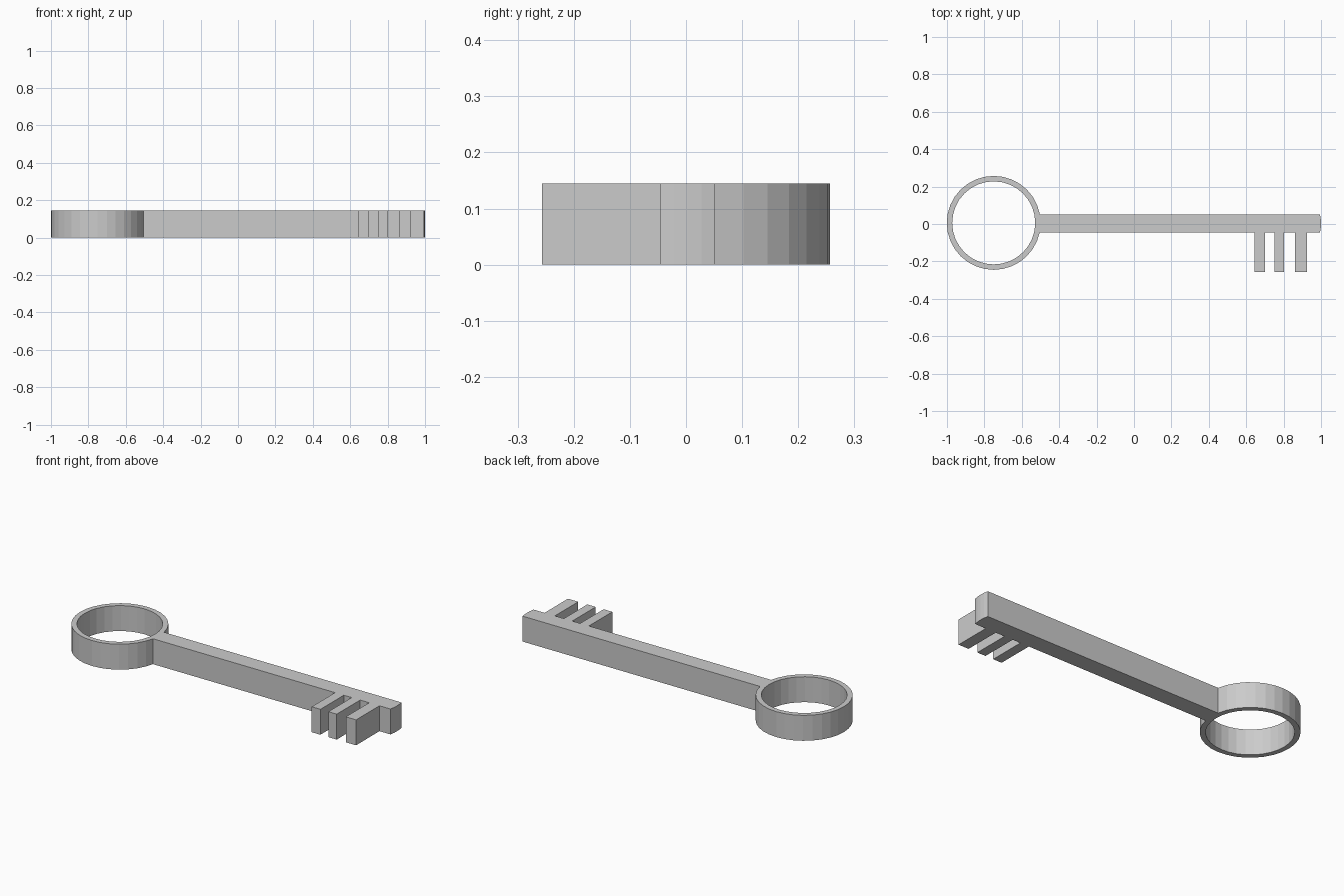
import bpy
from math import sin, cos, pi, sqrt

if "Cube" in bpy.data.objects:
    bpy.data.objects.remove(bpy.data.objects["Cube"])

HEIGHT = 0.145
CX, CY, R_OUT, R_IN, SIDES = -0.75, 0.006, 0.251, 0.222, 32
TOP, BOTTOM, TOOTH_Y = 0.052, -0.046, -0.257


def ring_point(radius, i):
    a = 2 * pi * i / SIDES
    return (CX + radius * cos(a), CY + radius * sin(a))


def ring_x(y):
    return CX + sqrt(R_OUT ** 2 - (y - CY) ** 2)


# Outer outline: bow, lower shaft edge with teeth, slightly rounded tip, upper edge
outline = [(ring_x(TOP), TOP)]
outline += [ring_point(R_OUT, i) for i in range(2, SIDES - 1)]
outline.append((ring_x(BOTTOM), BOTTOM))
for x0, x1 in ((0.645, 0.70), (0.75, 0.803), (0.86, 0.925)):
    outline += [(x0, BOTTOM), (x0, TOOTH_Y), (x1, TOOTH_Y), (x1, BOTTOM)]
mid, half = (TOP + BOTTOM) / 2, (TOP - BOTTOM) / 2
for k in range(5):
    t = -1 + k / 2
    outline.append((1.0 - 0.006 * t * t, mid + half * t))

# Finger hole in the bow
hole = [ring_point(R_IN, i) for i in range(SIDES)]

# Filled flat curve with thickness
curve = bpy.data.curves.new("key", 'CURVE')
curve.dimensions = '2D'
curve.fill_mode = 'BOTH'
curve.extrude = HEIGHT / 2
for pts in (outline, hole):
    spline = curve.splines.new('POLY')
    spline.points.add(len(pts) - 1)
    for p, (x, y) in zip(spline.points, pts):
        p.co = (x, y, 0, 1)
    spline.use_cyclic_u = True
    spline.use_smooth = False
key = bpy.data.objects.new("key", curve)
key.location.z = HEIGHT / 2
bpy.context.collection.objects.link(key)

# Convert to a flat-shaded mesh
bpy.context.view_layer.objects.active = key
key.select_set(True)
bpy.ops.object.convert(target='MESH')
bpy.ops.object.shade_flat()
